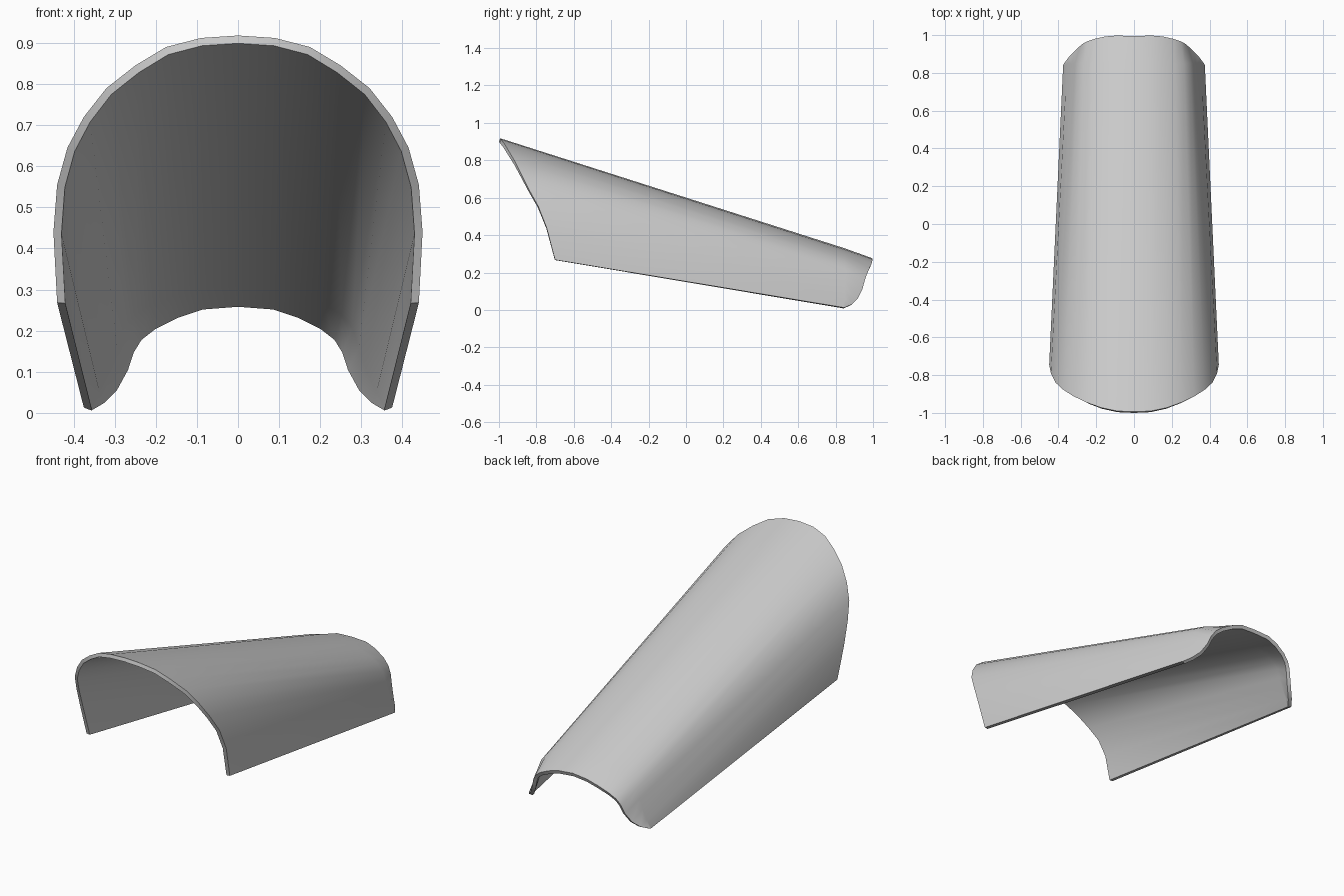
import bpy, bmesh

if "Cube" in bpy.data.objects:
    bpy.data.objects.remove(bpy.data.objects["Cube"])

# Half cross-sections (x, y, z), crown to lower edge
front = [(0, -.994, .918), (.09, -.99, .912), (.175, -.972, .89), (.25, -.945, .845),
         (.32, -.912, .79), (.375, -.877, .72), (.415, -.84, .645), (.44, -.79, .555),
         (.449, -.745, .44), (.44, -.70, .268)]
knee = [(0, .329), (.085, .322), (.15, .305), (.22, .28), (.265, .252),
        (.295, .217), (.312, .165), (.33, .11), (.355, .055)]
knee = [(x, .85, z) for x, z in knee] + [(.375, .842, .013)]
back = [(0, .994, .277), (.09, .998, .27), (.15, .993, .25), (.21, .98, .22),
        (.248, .967, .19), (.270, .955, .155), (.285, .943, .11), (.312, .918, .06),
        (.343, .887, .03), (.373, .846, .012)]

# Loft half of the tapered shell
bm = bmesh.new()
rows = [[bm.verts.new(p) for p in row] for row in (front, knee, back)]
for a, b in zip(rows, rows[1:]):
    for j in range(len(a) - 1):
        bm.faces.new((a[j], a[j + 1], b[j + 1], b[j]))
mesh = bpy.data.meshes.new("curved_shell")
bm.to_mesh(mesh)
bm.free()
shell = bpy.data.objects.new("curved_shell", mesh)
bpy.context.collection.objects.link(shell)

# Mirror to the full arch, then thicken inward
mirror = shell.modifiers.new("mirror", 'MIRROR')
mirror.use_clip = True
solid = shell.modifiers.new("thickness", 'SOLIDIFY')
solid.thickness = .02
solid.offset = -1

# Smooth shading with crisp rims
bpy.context.view_layer.objects.active = shell
shell.select_set(True)
for m in ("mirror", "thickness"):
    bpy.ops.object.modifier_apply(modifier=m)
bpy.ops.object.shade_smooth_by_angle(angle=.7)
